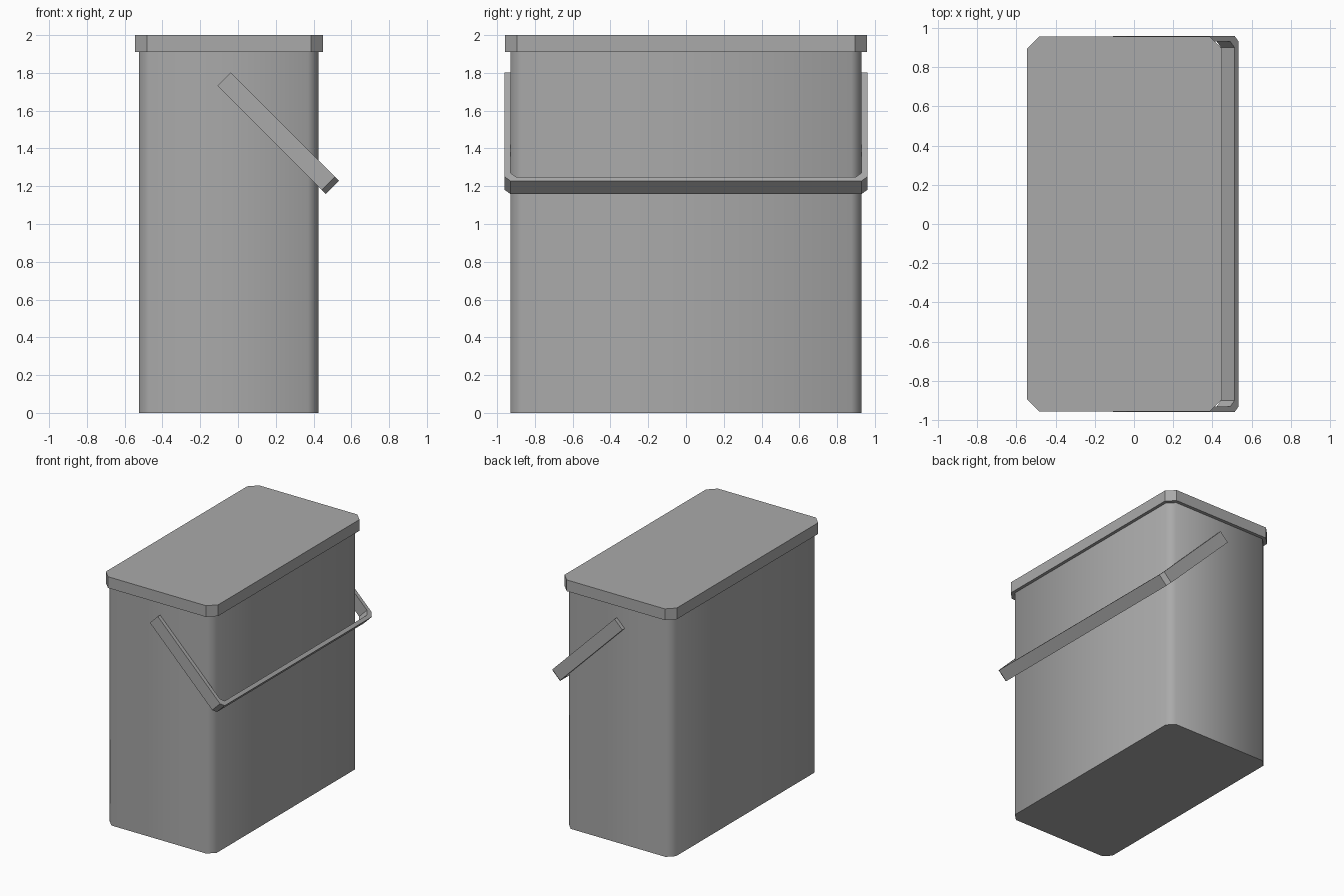
import bpy, bmesh, math
from mathutils import Matrix, Vector

cube = bpy.data.objects.get("Cube")
if cube:
    bpy.data.objects.remove(cube, do_unlink=True)

grey = bpy.data.materials.new("plain grey")
grey.use_nodes = True
colour = (0.4, 0.4, 0.4, 1)
grey.diffuse_color = colour
grey.node_tree.nodes["Principled BSDF"].inputs["Base Color"].default_value = colour


def extrude_outline(name, outline, depth):
    """Prism made by extruding an outline in the xy plane along z."""
    bm = bmesh.new()
    face = bm.faces.new([bm.verts.new((x, y, 0)) for x, y in outline])
    side = bmesh.ops.extrude_face_region(bm, geom=[face])["geom"]
    top = [v for v in side if isinstance(v, bmesh.types.BMVert)]
    bmesh.ops.translate(bm, verts=top, vec=(0, 0, depth))
    bmesh.ops.recalc_face_normals(bm, faces=bm.faces)
    mesh = bpy.data.meshes.new(name)
    bm.to_mesh(mesh)
    bm.free()
    mesh.materials.append(grey)
    obj = bpy.data.objects.new(name, mesh)
    bpy.context.collection.objects.link(obj)
    return obj


def cut_corner_rect(x0, x1, half_y, c):
    """Rectangle with its four corners cut off."""
    return [(x0 + c, -half_y), (x1 - c, -half_y), (x1, c - half_y), (x1, half_y - c),
            (x1 - c, half_y), (x0 + c, half_y), (x0, half_y - c), (x0, c - half_y)]


def half_band(reach, half_y, c):
    """One side of the U-shaped handle outline, from arm end to crossbar."""
    return [(0, half_y), (reach - c, half_y), (reach, half_y - c)]


# Tall bin body with softly shaded corners
body = extrude_outline("bin_body", cut_corner_rect(-0.525, 0.425, 0.93, 0.055), 1.95)
bpy.context.view_layer.objects.active = body
body.select_set(True)
bpy.ops.object.shade_smooth_by_angle(angle=math.radians(50))
body.select_set(False)

# Flat overhanging lid
lid = extrude_outline("lid", cut_corner_rect(-0.545, 0.45, 0.957, 0.063), 0.09)
lid.location.z = 1.91

# Carrying handle: a flat U-shaped band swung down at 45 degrees
outer = half_band(0.81, 0.96, 0.03)
inner = half_band(0.78, 0.93, 0.03)
mirror = lambda side: [(x, -y) for x, y in reversed(side)]
band = outer + mirror(outer) + [(x, -y) for x, y in inner] + list(reversed(inner))
handle = extrude_outline("carry_handle", band, 0.098)
along = Vector((1, 0, -1)).normalized()
across = Vector((1, 0, 1)).normalized()
turn = Matrix((along, (0, 1, 0), across)).transposed().to_4x4()
handle.matrix_world = Matrix.Translation((-0.108, 0, 1.732)) @ turn
